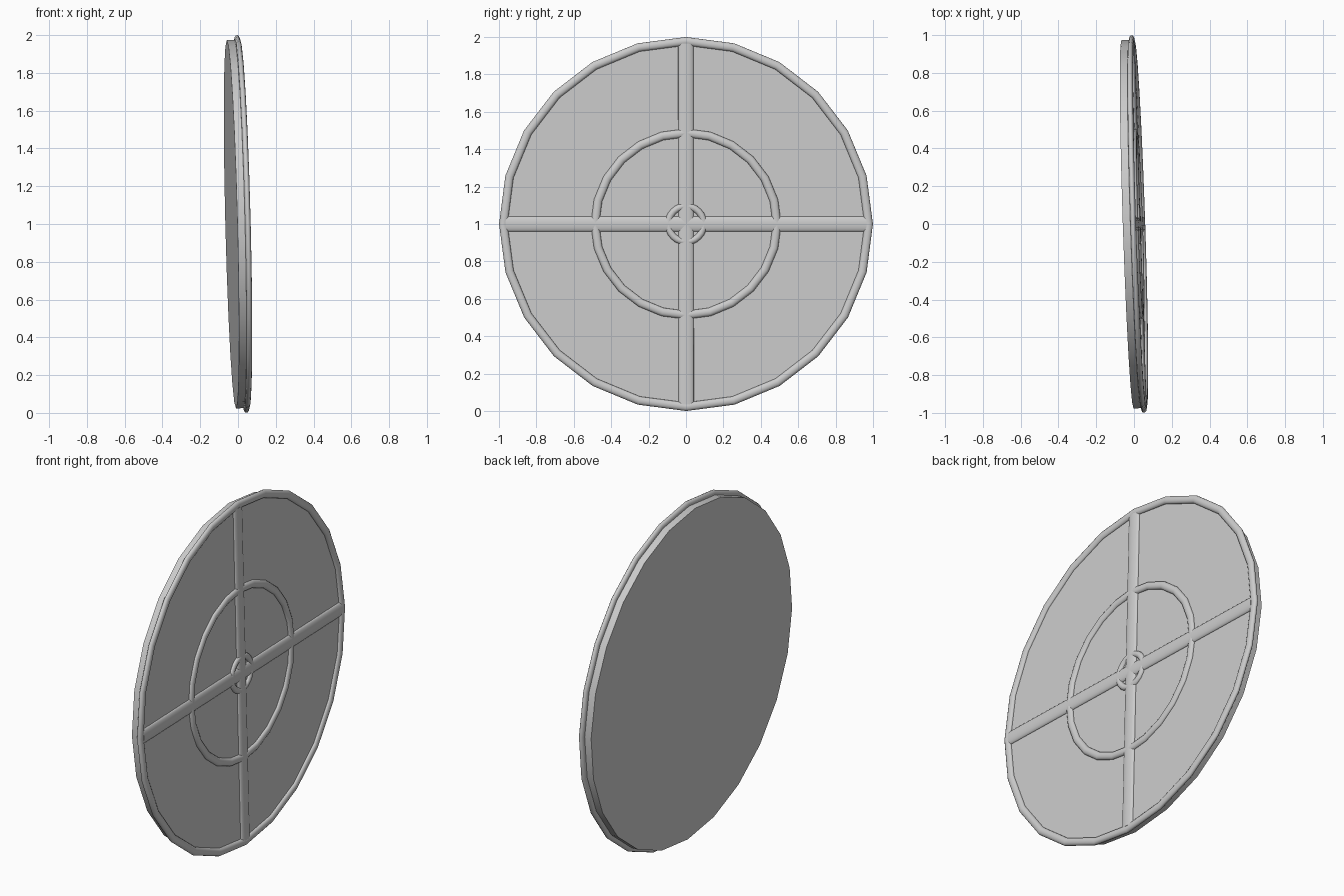
import bpy, math
from mathutils import Matrix, Vector

if "Cube" in bpy.data.objects:
    bpy.data.objects.remove(bpy.data.objects["Cube"])

# Tilted frame: local x -> world y, local y -> world z, local z -> disc normal
N = Vector((1, 0.033, 0.025)).normalized()
U = Vector((-0.033, 1, 0)).normalized()
V = N.cross(U)
FRAME = Matrix.Translation((0.02, 0, 1)) @ Matrix((U, V, N)).transposed().to_4x4()
DEPTH = 0.015          # how far the raised trim stands off the face


def finish(name, local):
    ob = bpy.context.object
    ob.name = name
    bpy.ops.object.shade_smooth_by_angle(angle=math.radians(35))
    ob.data.transform(FRAME @ local)
    return ob


def ring(name, radius, minor=0.0225):
    bpy.ops.mesh.primitive_torus_add(major_radius=radius, minor_radius=minor,
                                     major_segments=24, minor_segments=12)
    finish(name, Matrix.Diagonal((1, 1, DEPTH / minor, 1)))


def bar(name, angle, radius=0.041):
    bpy.ops.mesh.primitive_cylinder_add(vertices=24, radius=radius, depth=1.93)
    flat = Matrix.Diagonal((1, 1, DEPTH / radius, 1))
    finish(name, Matrix.Rotation(angle, 4, 'Z') @ flat @ Matrix.Rotation(math.pi / 2, 4, 'X'))


# Backing disc
bpy.ops.mesh.primitive_cylinder_add(vertices=24, radius=0.975, depth=0.055)
finish("backing_disc", Matrix.Translation((0, 0, -0.0275)))

# Raised rings
ring("outer_rim", 0.9775)
ring("middle_ring", 0.487)
ring("centre_ring", 0.095, 0.018)

# Crossed bars
bar("vertical_bar", 0)
bar("horizontal_bar", math.pi / 2)
